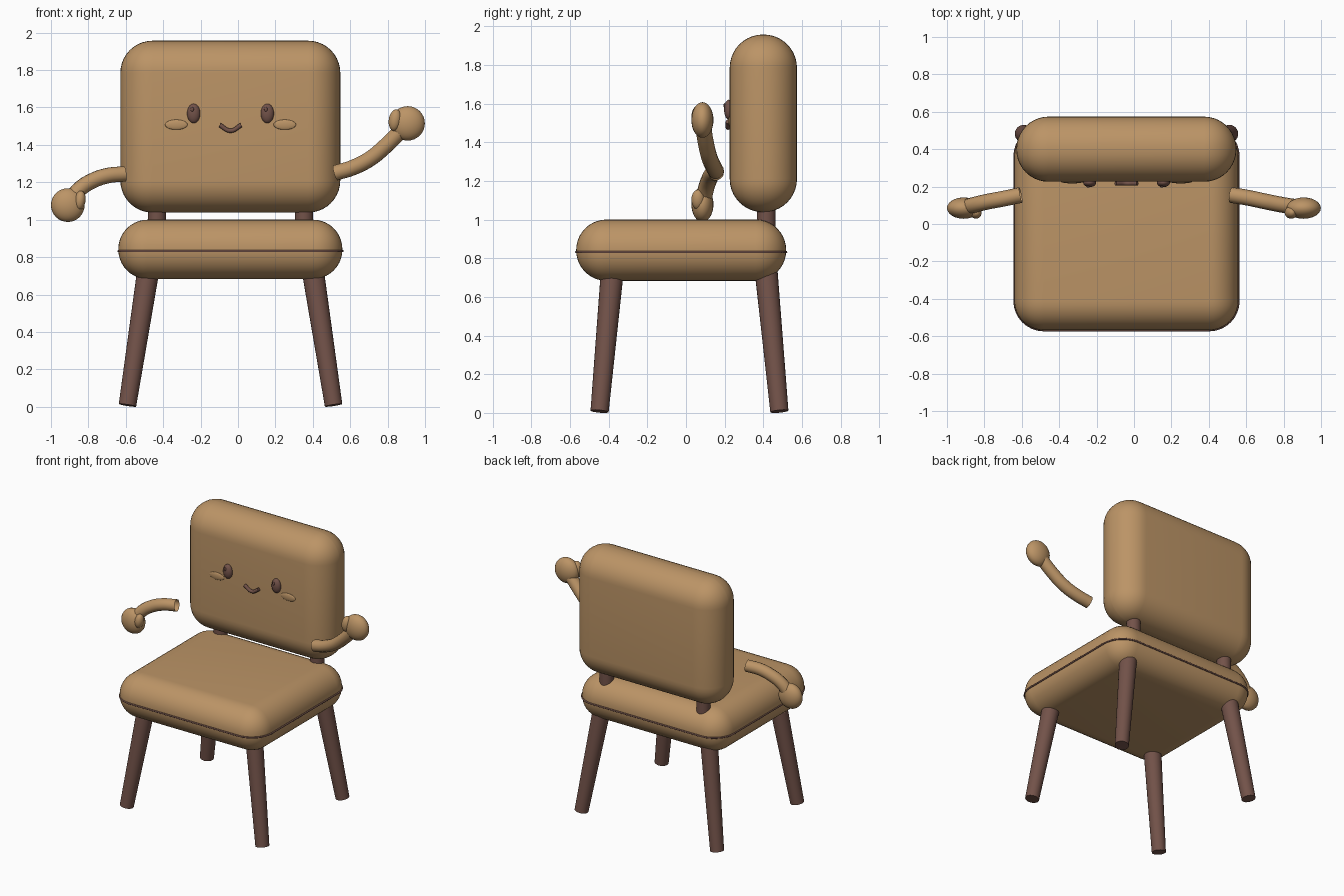
import bpy, bmesh, math
from mathutils import Vector

cube = bpy.data.objects.get("Cube")
if cube:
    bpy.data.objects.remove(cube, do_unlink=True)

CX = -0.04  # centre line of the chair body


def material(name, rgb):
    m = bpy.data.materials.new(name)
    m.use_nodes = True
    m.diffuse_color = (*rgb, 1)
    bsdf = m.node_tree.nodes["Principled BSDF"]
    bsdf.inputs["Base Color"].default_value = (*rgb, 1)
    bsdf.inputs["Roughness"].default_value = 0.7
    return m


TAN = material("tan_upholstery", (0.50, 0.296, 0.133))
BROWN = material("dark_brown_wood", (0.17, 0.085, 0.067))


def add_object(name, bm, mat):
    mesh = bpy.data.meshes.new(name)
    bm.to_mesh(mesh)
    bm.free()
    mesh.materials.append(mat)
    for p in mesh.polygons:
        p.use_smooth = True
    ob = bpy.data.objects.new(name, mesh)
    bpy.context.collection.objects.link(ob)
    return ob


def finish(ob, angle=40):
    bpy.ops.object.select_all(action='DESELECT')
    ob.select_set(True)
    bpy.context.view_layer.objects.active = ob
    bpy.ops.object.shade_smooth_by_angle(angle=math.radians(angle))


def cushion(name, low, high, radius):
    low, high = Vector(low), Vector(high)
    bm = bmesh.new()
    bmesh.ops.create_cube(bm, size=1)
    bmesh.ops.scale(bm, vec=high - low, verts=bm.verts)
    bmesh.ops.translate(bm, vec=(low + high) / 2, verts=bm.verts)
    bmesh.ops.bevel(bm, geom=bm.edges[:], offset=radius, segments=10,
                    profile=0.5, affect='EDGES')
    finish(add_object(name, bm, TAN))


def rod(name, top, bottom, r_top, r_bottom):
    top, bottom = Vector(top), Vector(bottom)
    axis = top - bottom
    bm = bmesh.new()
    bmesh.ops.create_cone(bm, cap_ends=True, segments=24, radius1=r_bottom,
                          radius2=r_top, depth=axis.length)
    bmesh.ops.rotate(bm, verts=bm.verts,
                     matrix=axis.to_track_quat('Z', 'Y').to_matrix())
    bmesh.ops.translate(bm, vec=(top + bottom) / 2, verts=bm.verts)
    finish(add_object(name, bm, BROWN))


def ellipsoid(name, centre, radii, mat, tilt=0):
    bm = bmesh.new()
    bmesh.ops.create_uvsphere(bm, u_segments=24, v_segments=16, radius=1)
    ob = add_object(name, bm, mat)
    ob.location, ob.scale = centre, radii
    ob.rotation_euler.y = tilt


def tube(name, points, radius, mat, closed=False, caps=False, smooth=True):
    cu = bpy.data.curves.new(name, 'CURVE')
    cu.dimensions = '3D'
    cu.bevel_depth, cu.bevel_resolution = radius, 5
    cu.use_fill_caps = caps
    sp = cu.splines.new('BEZIER' if smooth else 'POLY')
    pts = sp.bezier_points if smooth else sp.points
    pts.add(len(points) - 1)
    for p, co in zip(pts, points):
        if smooth:
            p.co = co
            p.handle_left_type = p.handle_right_type = 'AUTO'
        else:
            p.co = (*co, 1)
    sp.use_cyclic_u = closed
    sp.use_smooth = True
    cu.materials.append(mat)
    ob = bpy.data.objects.new(name, cu)
    bpy.context.collection.objects.link(ob)


# Cushions
cushion("seat", (-0.64, -0.568, 0.683), (0.558, 0.518, 1.0), 0.157)
cushion("backrest", (-0.629, 0.226, 1.038), (0.547, 0.574, 1.957), 0.172)

# Piping around the middle of the seat
seam = []
for k in range(4):
    sx, sy = ((1, 1), (-1, 1), (-1, -1), (1, -1))[k]
    for i in range(9):
        a = math.pi / 2 * (k + i / 8)
        seam.append((CX + sx * 0.442 + 0.157 * math.cos(a),
                     -0.025 + sy * 0.386 + 0.157 * math.sin(a), 0.832))
tube("seat_piping", seam, 0.006, BROWN, closed=True, smooth=False)

# Legs and posts, mirrored about the centre line
for side, s in (("left", 1), ("right", -1)):
    rod(f"front_leg_{side}", (CX + s * 0.432, -0.377, 0.78),
        (CX + s * 0.551, -0.447, 0.008), 0.06, 0.047)
    rod(f"back_leg_{side}", (CX + s * 0.432, 0.41, 0.78),
        (CX + s * 0.551, 0.483, 0.008), 0.06, 0.047)
    rod(f"back_post_{side}", (CX + s * 0.393, 0.415, 1.12),
        (CX + s * 0.393, 0.415, 0.88), 0.048, 0.048)

    # Face
    eye_x = CX + s * 0.197
    ellipsoid(f"eye_{side}", (eye_x, 0.222, 1.568), (0.035, 0.025, 0.052), BROWN)
    ellipsoid(f"eye_glint_{side}", (eye_x - 0.008, 0.2, 1.59),
              (0.009, 0.006, 0.012), BROWN)
    ellipsoid(f"cheek_{side}", (CX + s * 0.29, 0.226, 1.508),
              (0.06, 0.009, 0.027), TAN)

tube("smile", [(CX - 0.058, 0.217, 1.506), (CX, 0.217, 1.476),
               (CX + 0.058, 0.217, 1.506)], 0.012, BROWN, caps=True)

# Arms: left raised, right lowered
tube("arm_left", [(0.52, 0.155, 1.25), (0.61, 0.14, 1.277), (0.705, 0.12, 1.325),
                  (0.79, 0.103, 1.395), (0.885, 0.088, 1.49)], 0.042, TAN)
ellipsoid("hand_left", (0.907, 0.085, 1.515), (0.092, 0.057, 0.092), TAN)
ellipsoid("thumb_left", (0.84, 0.062, 1.532), (0.034, 0.034, 0.058), TAN, 0.15)

tube("arm_right", [(-0.605, 0.155, 1.245), (-0.7, 0.135, 1.235),
                   (-0.78, 0.12, 1.207), (-0.845, 0.105, 1.165),
                   (-0.9, 0.09, 1.1)], 0.042, TAN)
ellipsoid("hand_right", (-0.91, 0.085, 1.078), (0.09, 0.057, 0.09), TAN)
ellipsoid("thumb_right", (-0.845, 0.062, 1.103), (0.03, 0.034, 0.052), TAN, 0.15)
